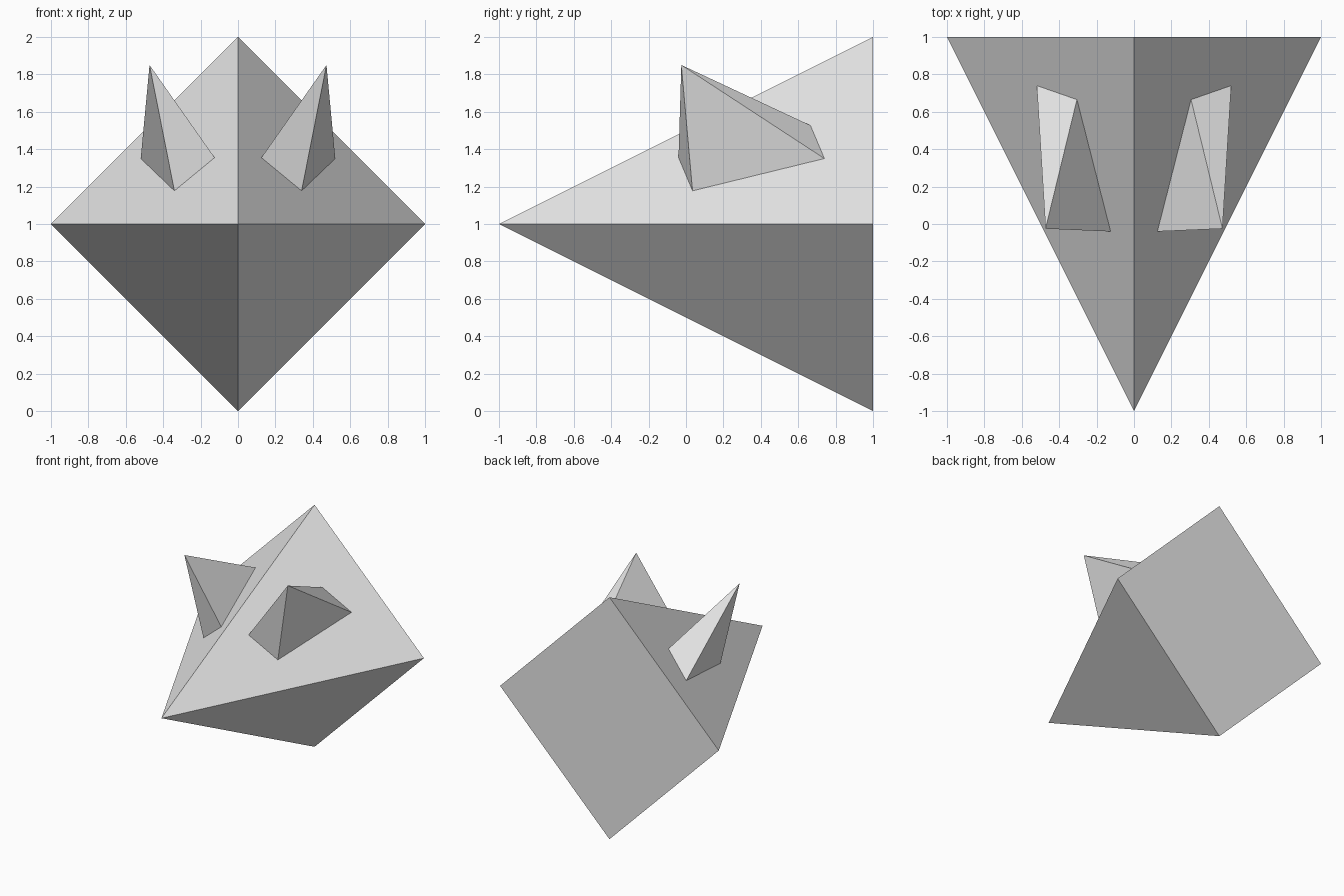
import bpy
import bmesh
from mathutils import Vector

if "Cube" in bpy.data.objects:
    bpy.data.objects.remove(bpy.data.objects["Cube"])

grey = bpy.data.materials.new("light grey")
grey.diffuse_color = (0.8, 0.8, 0.8, 1)
grey.use_nodes = True
grey.node_tree.nodes["Principled BSDF"].inputs["Base Color"].default_value = grey.diffuse_color


def pyramid(name, base, tip):
    """Closed pyramid from a ring of base points and a tip."""
    bm = bmesh.new()
    ring = [bm.verts.new(p) for p in base]
    top = bm.verts.new(tip)
    bm.faces.new(ring)
    for i, v in enumerate(ring):
        bm.faces.new((v, ring[(i + 1) % len(ring)], top))
    bmesh.ops.recalc_face_normals(bm, faces=bm.faces[:])
    mesh = bpy.data.meshes.new(name)
    bm.to_mesh(mesh)
    bm.free()
    mesh.materials.append(grey)
    obj = bpy.data.objects.new(name, mesh)
    bpy.context.collection.objects.link(obj)
    return obj


# Head: diamond-shaped back, nose pointing forward
pyramid("head", [(-1, 1, 1), (0, 1, 0), (1, 1, 1), (0, 1, 2)], (0, -1, 1))


# Ears: parallelogram base lying on the upper head face, tip leaning forward
def on_head(x, y):
    return Vector((x, y, 1 + (y + 1) / 2 - x))


base = [on_head(0.125, -0.04), on_head(0.34, 0.035),
        on_head(0.52, 0.74), on_head(0.305, 0.665)]
tip = Vector((0.473, -0.025, 1.85))
for side, sx in (("right", 1), ("left", -1)):
    pyramid(side + "_ear", [(p.x * sx, p.y, p.z) for p in base],
            (tip.x * sx, tip.y, tip.z))
